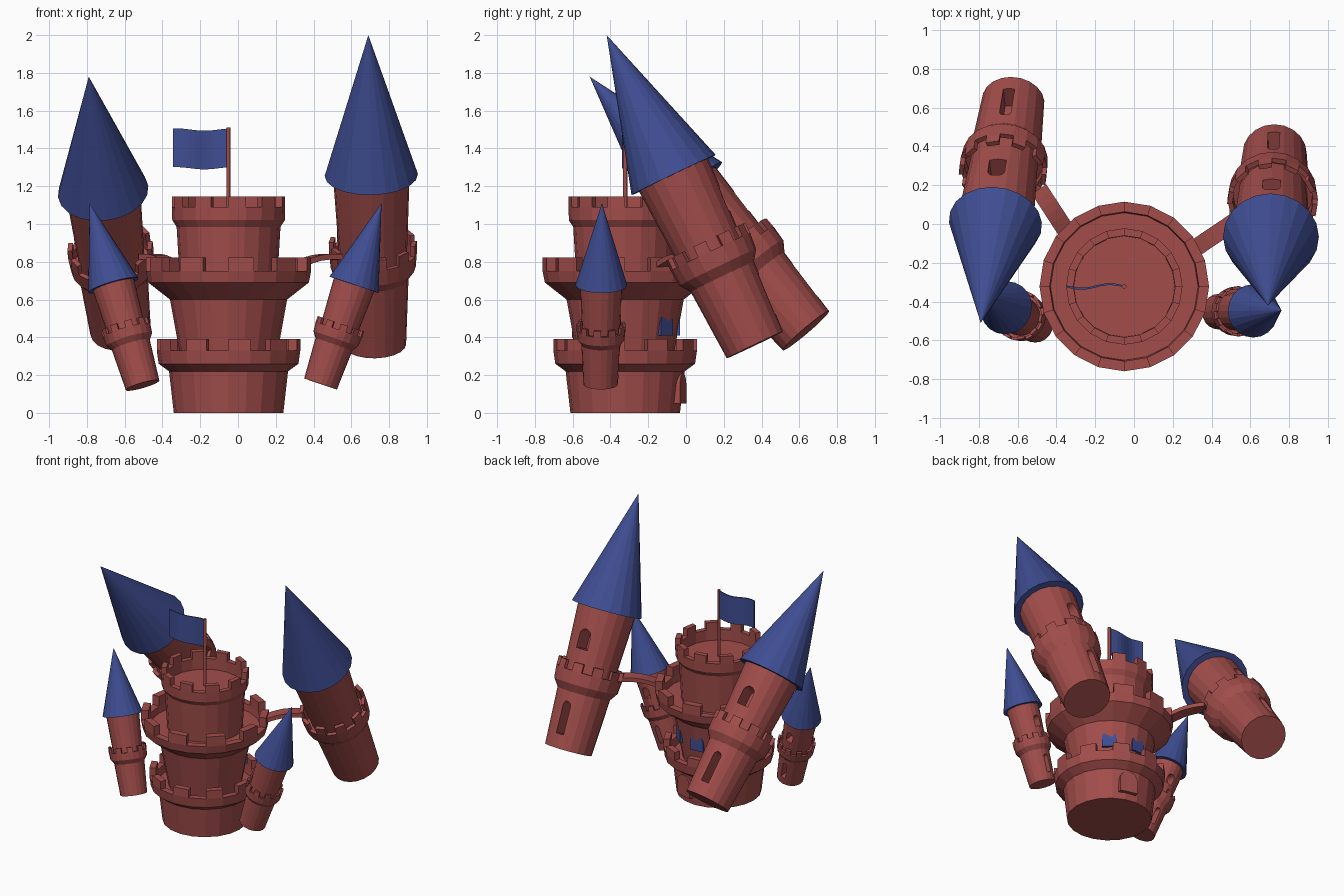
import bpy, bmesh, math
from mathutils import Vector, Matrix

if "Cube" in bpy.data.objects:
    bpy.data.objects.remove(bpy.data.objects["Cube"])

SIDES = 20


def material(name, color):
    m = bpy.data.materials.new(name)
    m.diffuse_color = color
    m.use_nodes = True
    m.node_tree.nodes["Principled BSDF"].inputs["Base Color"].default_value = m.diffuse_color
    return m


RED = material("brick_red", (0.36, 0.075, 0.07, 1))
BLUE = material("roof_blue", (0.05, 0.075, 0.29, 1))


def finish(name, bm, mat, matrix=Matrix()):
    bmesh.ops.recalc_face_normals(bm, faces=bm.faces)
    me = bpy.data.meshes.new(name)
    bm.to_mesh(me)
    bm.free()
    me.materials.append(mat)
    ob = bpy.data.objects.new(name, me)
    ob.matrix_world = matrix
    bpy.context.collection.objects.link(ob)
    return ob


def lathe(name, profile, mat, matrix=Matrix(), merlons=None):
    """Revolve (radius, height) points; merlons maps profile segment -> raise height."""
    merlons = merlons or {}
    bm = bmesh.new()
    rings = []
    for r, z in profile:
        n = 1 if r == 0 else SIDES
        rings.append([bm.verts.new((r * math.cos(2 * math.pi * i / SIDES),
                                    r * math.sin(2 * math.pi * i / SIDES), z)) for i in range(n)])
    raised = []
    for k in range(len(rings) - 1):
        a, b = rings[k], rings[k + 1]
        for i in range(SIDES):
            j = (i + 1) % SIDES
            if len(b) == 1:
                bm.faces.new((a[i], a[j], b[0]))
            else:
                f = bm.faces.new((a[i], a[j], b[j], b[i]))
                if k in merlons and i % 2:
                    raised.append((f, merlons[k]))
    for ring in (rings[0], rings[-1]):
        if len(ring) > 1:
            bm.faces.new(ring)
    bmesh.ops.recalc_face_normals(bm, faces=bm.faces)
    for h in set(h for _, h in raised):
        out = bmesh.ops.extrude_discrete_faces(bm, faces=[f for f, g in raised if g == h])
        verts = {v for f in out["faces"] for v in f.verts}
        bmesh.ops.translate(bm, verts=list(verts), vec=(0, 0, h))
    return finish(name, bm, mat, matrix)


def arch(name, width, z0, z1, y0, y1, mat, matrix):
    """Round-topped prism running along y."""
    r = width / 2
    pts = [(-r, z0), (r, z0)] + [(r * math.cos(math.pi * k / 8), z1 - r + r * math.sin(math.pi * k / 8))
                                 for k in range(9)]
    bm = bmesh.new()
    f = bm.faces.new([bm.verts.new((x, y0, z)) for x, z in pts])
    ext = bmesh.ops.extrude_face_region(bm, geom=[f])
    bmesh.ops.translate(bm, vec=(0, y1 - y0, 0),
                        verts=[v for v in ext["geom"] if isinstance(v, bmesh.types.BMVert)])
    return finish(name, bm, mat, matrix)


# Main keep: three stacked crenellated tiers
CENTER = Vector((-0.05, -0.322, 0))
keep_profile = [(0.29, 0), (0.315, 0.22), (0.37, 0.26), (0.38, 0.33), (0.335, 0.33), (0.33, 0.27),
                (0.25, 0.27), (0.31, 0.60), (0.425, 0.69), (0.437, 0.75), (0.385, 0.75), (0.38, 0.70),
                (0.258, 0.70), (0.275, 0.985), (0.298, 1.02), (0.30, 1.09), (0.262, 1.09), (0.26, 1.01)]
lathe("keep", keep_profile, RED, Matrix.Translation(CENTER), {3: 0.06, 9: 0.072, 15: 0.055})


def around_keep(deg):
    return Matrix.Translation(CENTER) @ Matrix.Rotation(math.radians(deg - 90), 4, 'Z')


# Keep door and blue window hoods at the back
arch("keep_door", 0.13, 0.05, 0.21, 0.26, 0.318, RED, around_keep(75))
for i, deg in enumerate((50, 93)):
    arch(f"keep_window_{i}", 0.10, 0.41, 0.53, 0.22, 0.288, BLUE, around_keep(deg))

# Flagpole and waving flag
lathe("flagpole", [(0.011, 1.0), (0.011, 1.51)], RED, Matrix.Translation(CENTER))
bm = bmesh.new()
cols = []
for i in range(11):
    t = i / 10
    x, dy = -0.295 * t, 0.012 * math.sin(t * 2 * math.pi)
    dz = 0.006 * math.sin(t * 2 * math.pi + 2)
    cols.append([bm.verts.new((x, dy + s, z + dz)) for s, z in
                 ((-0.005, 1.295), (0.005, 1.295), (0.005, 1.50), (-0.005, 1.50))])
for a, b in zip(cols, cols[1:]):
    for k in range(4):
        bm.faces.new((a[k], a[(k + 1) % 4], b[(k + 1) % 4], b[k]))
bm.faces.new(cols[0])
bm.faces.new(cols[-1])
finish("flag", bm, BLUE, Matrix.Translation(CENTER))


# Leaning turrets: same design, placed by base and apex
def turret(name, base, apex):
    base, apex = Vector(base), Vector(apex)
    z = (apex - base).normalized()
    y = Vector((0, 1, 0))
    y = (y - z * y.dot(z)).normalized()
    x = y.cross(z)
    s = (apex - base).length / 1.818
    m = Matrix.Translation(base) @ Matrix((x, y, z)).transposed().to_4x4() @ Matrix.Scale(s, 4)
    body = lathe(name + "_body",
                 [(0.165, 0), (0.186, 0.40), (0.225, 0.455), (0.233, 0.545), (0.207, 0.545),
                  (0.205, 0.49), (0.178, 0.49), (0.203, 1.0)], RED, m, {3: 0.06})
    lathe(name + "_roof", [(0.247, 0.997), (0, 1.818)], BLUE, m)
    # Arched window openings on the back
    for tag, w, z0, z1 in (("slot", 0.06, 0.10, 0.33), ("window", 0.09, 0.70, 0.84)):
        cut = arch(f"{name}_{tag}_cutter", w, z0, z1, 0.05, 0.4, RED, m)
        cut.hide_render = True
        cut.hide_viewport = True
        cut.display_type = 'WIRE'
        mod = body.modifiers.new(tag, 'BOOLEAN')
        mod.operation = 'DIFFERENCE'
        mod.solver = 'EXACT'
        mod.object = cut


turret("right_turret", (0.725, 0.365, 0.36), (0.69, -0.42, 2.0))
turret("left_turret", (-0.622, 0.635, 0.435), (-0.79, -0.51, 1.78))
turret("small_right_turret", (0.437, -0.452, 0.153), (0.76, -0.445, 1.11))
turret("small_left_turret", (-0.505, -0.52, 0.146), (-0.786, -0.36, 1.11))


# Arched footbridges from the keep to the big turrets
def bridge(name, a, b, width=0.09, thick=0.03, rise=0.02):
    a, b = Vector(a), Vector(b)
    side = (b - a).cross(Vector((0, 0, 1))).normalized() * width / 2
    bm = bmesh.new()
    secs = []
    for i in range(7):
        t = i / 6
        p = a.lerp(b, t) + Vector((0, 0, rise * math.sin(math.pi * t)))
        q = p - Vector((0, 0, thick))
        secs.append([bm.verts.new(v) for v in (p - side, p + side, q + side, q - side)])
    for s, e in zip(secs, secs[1:]):
        for k in range(4):
            bm.faces.new((s[k], s[(k + 1) % 4], e[(k + 1) % 4], e[k]))
    bm.faces.new(secs[0])
    bm.faces.new(secs[-1])
    finish(name, bm, RED)


bridge("right_bridge", (0.30, -0.135, 0.79), (0.53, 0.02, 0.84))
bridge("left_bridge", (-0.34, -0.05, 0.79), (-0.49, 0.18, 0.84))
